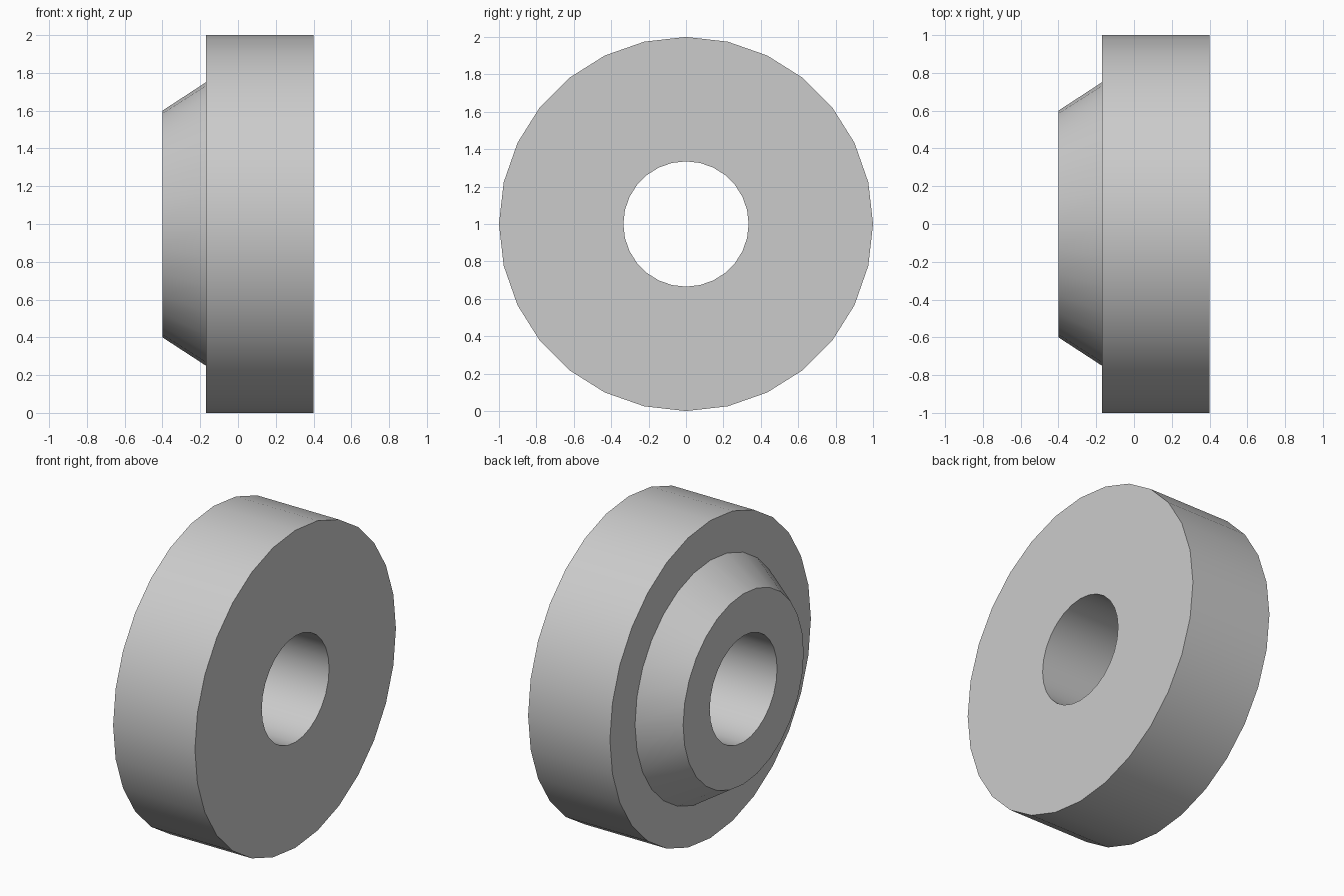
import bpy, bmesh
from math import sin, cos, pi, radians

if "Cube" in bpy.data.objects:
    bpy.data.objects.remove(bpy.data.objects["Cube"])

SIDES = 28
# Closed cross-section (x along the axle, radius): bore, tapered hub, rim
PROFILE = [(-0.4, 0.335), (-0.4, 0.6), (-0.17, 0.75),
           (-0.17, 1.0), (0.4, 1.0), (0.4, 0.335)]


def lathe_x(name, profile, sides, centre_z):
    bm = bmesh.new()
    rings = []
    for i in range(sides):
        a = 2 * pi * i / sides
        rings.append([bm.verts.new((x, r * sin(a), centre_z + r * cos(a)))
                      for x, r in profile])
    n = len(profile)
    for i in range(sides):
        a, b = rings[i], rings[(i + 1) % sides]
        for j in range(n):
            k = (j + 1) % n
            bm.faces.new((a[j], a[k], b[k], b[j]))
    bmesh.ops.recalc_face_normals(bm, faces=bm.faces)
    mesh = bpy.data.meshes.new(name)
    bm.to_mesh(mesh)
    bm.free()
    obj = bpy.data.objects.new(name, mesh)
    bpy.context.collection.objects.link(obj)
    return obj


# Wheel with a tapered hub and a through bore
wheel = lathe_x("wheel", PROFILE, SIDES, 1.0)
bpy.context.view_layer.objects.active = wheel
wheel.select_set(True)
bpy.ops.object.shade_smooth_by_angle(angle=radians(25))
